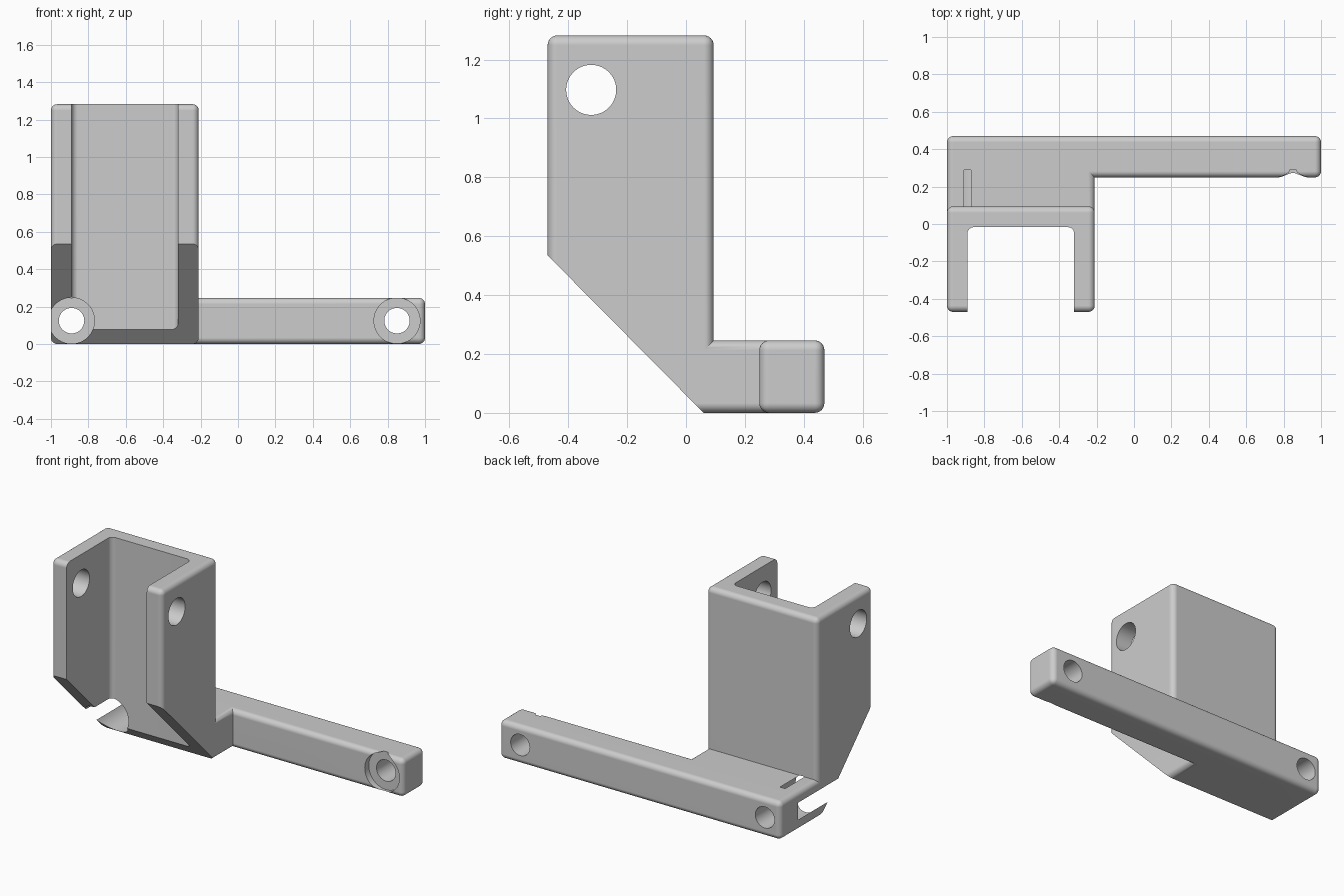
import bpy, bmesh, math
from mathutils import Matrix, Vector

cube = bpy.data.objects.get("Cube")
if cube:
    bpy.data.objects.remove(cube, do_unlink=True)

GREY = (0.605, 0.605, 0.605, 1)
grey = bpy.data.materials.new("plain_grey")
grey.use_nodes = True
grey.diffuse_color = GREY
grey.node_tree.nodes["Principled BSDF"].inputs["Base Color"].default_value = GREY

ROUND = 0.033


def make_object(name, bm):
    mesh = bpy.data.meshes.new(name)
    bmesh.ops.recalc_face_normals(bm, faces=bm.faces)
    bm.to_mesh(mesh)
    bm.free()
    mesh.materials.append(grey)
    obj = bpy.data.objects.new(name, mesh)
    bpy.context.collection.objects.link(obj)
    return obj


def add_box(bm, low, high):
    low, high = Vector(low), Vector(high)
    size = high - low
    matrix = Matrix.Translation((low + high) / 2) @ Matrix.Diagonal((*size, 1))
    bmesh.ops.create_cube(bm, size=1, matrix=matrix)


def cylinder(name, start, end, radius):
    start, end = Vector(start), Vector(end)
    axis = end - start
    turn = axis.to_track_quat('Z', 'Y').to_matrix().to_4x4()
    bm = bmesh.new()
    bmesh.ops.create_cone(bm, cap_ends=True, segments=64, radius1=radius, radius2=radius,
                          depth=axis.length, matrix=Matrix.Translation((start + end) / 2) @ turn)
    return make_object(name, bm)


def cut(target, cutter):
    cutter.hide_render = True
    mod = target.modifiers.new("cut", 'BOOLEAN')
    mod.operation = 'DIFFERENCE'
    mod.solver = 'EXACT'
    mod.object = cutter
    bpy.context.view_layer.objects.active = target
    bpy.ops.object.modifier_apply(modifier=mod.name)
    bpy.data.objects.remove(cutter, do_unlink=True)


# Body: tower, foot and arm blocks on a shared grid
xs, ys, zs = (-1, -0.21, 1), (-0.47, 0.094, 0.249, 0.47), (0, 0.246, 1.282)
cells = [(0, 0, 0), (0, 0, 1), (0, 1, 0), (0, 2, 0), (1, 2, 0)]
bm = bmesh.new()
for i, j, k in cells:
    add_box(bm, (xs[i], ys[j], zs[k]), (xs[i + 1], ys[j + 1], zs[k + 1]))

# Remove the touching walls between blocks, then weld
groups = {}
for face in bm.faces:
    spot = tuple(round(c * 1000) // 2 for c in face.calc_center_median() + Vector((5, 5, 5.0005)))
    groups.setdefault(spot, []).append(face)
inner = [f for group in groups.values() if len(group) > 1 for f in group]
bmesh.ops.delete(bm, geom=inner, context='FACES')
bmesh.ops.remove_doubles(bm, verts=bm.verts, dist=0.0001)
bmesh.ops.recalc_face_normals(bm, faces=bm.faces)
bmesh.ops.dissolve_limit(bm, angle_limit=0.02, verts=bm.verts, edges=bm.edges)

# Rounded outer edges
outer = [e for e in bm.edges if e.is_convex and e.calc_face_angle(0) > 0.1]
bmesh.ops.bevel(bm, geom=outer, offset=ROUND, segments=6, profile=0.5,
                affect='EDGES', clamp_overlap=True)

# Sloping underside of the tower
bmesh.ops.bisect_plane(bm, geom=bm.verts[:] + bm.edges[:] + bm.faces[:],
                       plane_co=(0, -0.47, 0.535), plane_no=(0, -0.535, -0.53), clear_outer=True)
bmesh.ops.holes_fill(bm, edges=[e for e in bm.edges if e.is_boundary], sides=0)
bracket = make_object("bracket_body", bm)

# Open channel with rounded back corners
bm = bmesh.new()
add_box(bm, (-0.89, -0.8, -0.3), (-0.32, -0.017, 1.6))
corners = [e for e in bm.edges if all(v.co.y > -0.1 for v in e.verts)
           and abs(e.verts[0].co.z - e.verts[1].co.z) > 1]
bmesh.ops.bevel(bm, geom=corners, offset=ROUND, segments=6, profile=0.5, affect='EDGES')
cut(bracket, make_object("channel_cutter", bm))

# Pivot hole through both tower walls
cut(bracket, cylinder("pivot_cutter", (-1.3, -0.322, 1.097), (0.1, -0.322, 1.097), 0.085))

# Screw holes with wide recesses from the front
for x in (-0.89, 0.85):
    cut(bracket, cylinder("recess_cutter", (x, -0.9, 0.1245), (x, 0.29, 0.1245), 0.123))
    cut(bracket, cylinder("screw_cutter", (x, 0.1, 0.1245), (x, 0.7, 0.1245), 0.068))

# Smooth rounds with crisp flat faces
bpy.ops.object.select_all(action='DESELECT')
bracket.select_set(True)
bpy.context.view_layer.objects.active = bracket
bpy.ops.object.shade_smooth_by_angle(angle=math.radians(30))
weighted = bracket.modifiers.new("even_shading", 'WEIGHTED_NORMAL')
weighted.keep_sharp = True
